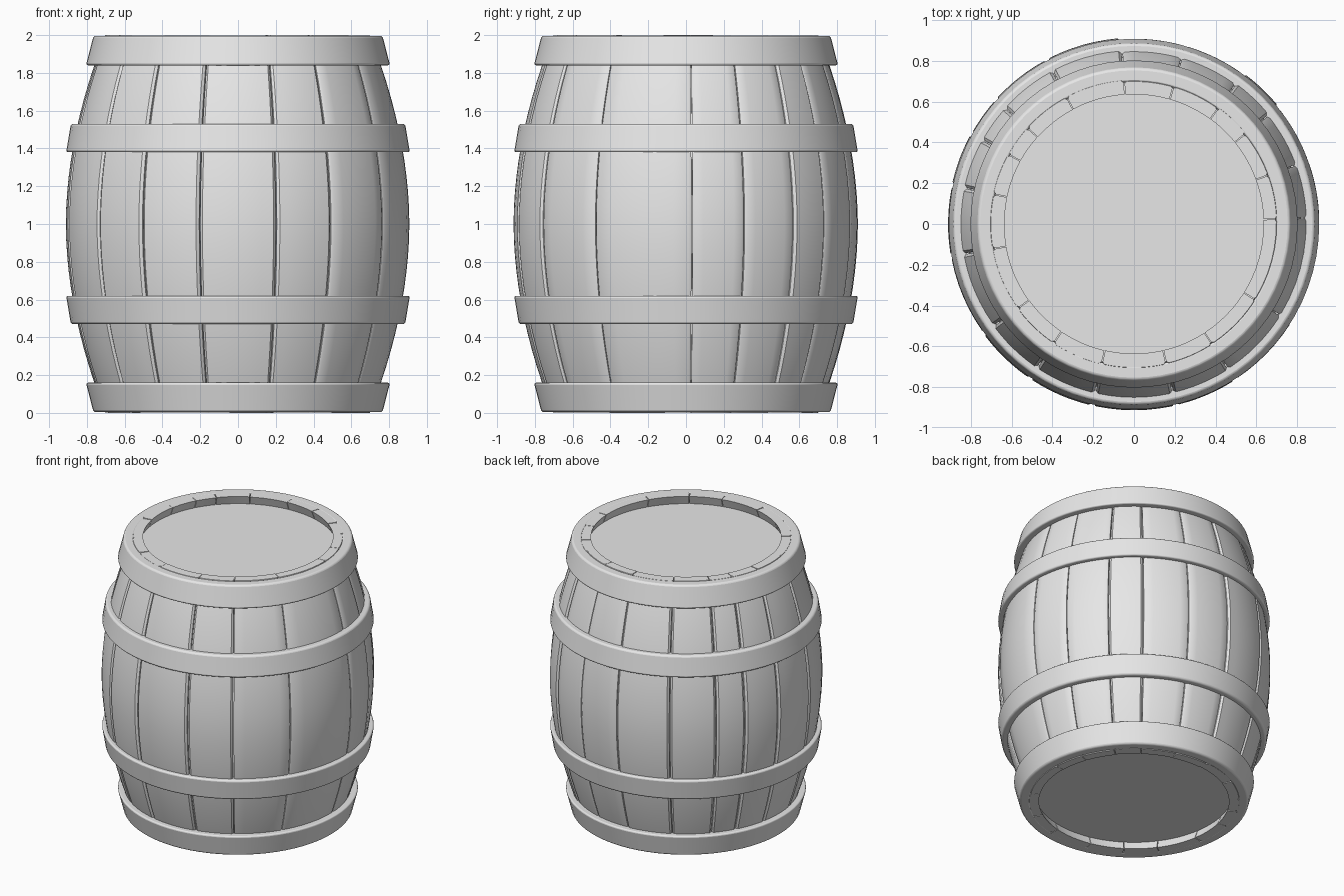
import bpy, bmesh, math, random

random.seed(4)
cube = bpy.data.objects.get("Cube")
if cube:
    bpy.data.objects.remove(cube)

grey = bpy.data.materials.new("plain_grey")
grey.use_nodes = True
grey.diffuse_color = (0.8, 0.8, 0.8, 1)
grey.node_tree.nodes["Principled BSDF"].inputs["Base Color"].default_value = (0.8, 0.8, 0.8, 1)


def barrel_radius(z):
    """Outer radius of the bulging stave wall at height z."""
    return 0.91 - 0.21 * abs(z - 1) ** 1.9


def finish(name, bm, bevel=0):
    bmesh.ops.recalc_face_normals(bm, faces=bm.faces)
    mesh = bpy.data.meshes.new(name)
    bm.to_mesh(mesh)
    bm.free()
    mesh.materials.append(grey)
    obj = bpy.data.objects.new(name, mesh)
    bpy.context.collection.objects.link(obj)
    if bevel:
        mod = obj.modifiers.new("soft_edges", "BEVEL")
        mod.width = bevel
        mod.segments = 3
        mod.limit_method = "ANGLE"
        mod.angle_limit = math.radians(40)
    bpy.ops.object.select_all(action="DESELECT")
    obj.select_set(True)
    bpy.context.view_layer.objects.active = obj
    bpy.ops.object.shade_smooth_by_angle(angle=math.radians(35))
    return obj


def lathe(name, profile, closed, bevel=0, steps=72):
    """Spin (radius, height) points around z; open profiles get flat caps."""
    bm = bmesh.new()
    rings = []
    for r, z in profile:
        rings.append([bm.verts.new((r * math.cos(a), r * math.sin(a), z))
                      for a in (math.tau * i / steps for i in range(steps))])
    pairs = list(zip(rings, rings[1:]))
    if closed:
        pairs.append((rings[-1], rings[0]))
    else:
        bm.faces.new(rings[0])
        bm.faces.new(rings[-1])
    for low, high in pairs:
        for i in range(steps):
            j = (i + 1) % steps
            bm.faces.new((low[i], low[j], high[j], high[i]))
    return finish(name, bm, bevel)


def stave(name, start, end):
    """One curved plank with softened long edges, between two angles."""
    bm = bmesh.new()
    gap, soft = 0.003, 0.016
    bump = random.uniform(-0.003, 0.004)
    bottom, top = random.uniform(0, 0.004), 2 - random.uniform(0, 0.004)
    a, b = start + gap, end - gap
    inner = [a + (b - a) * i / 6 for i in range(7)]
    outer = [a + soft + (b - a - 2 * soft) * i / 6 for i in range(7)]
    section = [(t, -0.065) for t in inner]
    section += [(b, -0.009)] + [(t, bump) for t in reversed(outer)] + [(a, -0.009)]
    rows = []
    for k in range(25):
        z = bottom + (top - bottom) * k / 24
        r = barrel_radius(z)
        rows.append([bm.verts.new(((r + d) * math.cos(t), (r + d) * math.sin(t), z))
                     for t, d in section])
    count = len(section)
    for low, high in zip(rows, rows[1:]):
        for i in range(count):
            j = (i + 1) % count
            bm.faces.new((low[i], low[j], high[j], high[i]))
    bm.faces.new(rows[0])
    bm.faces.new(rows[-1])
    return finish(name, bm)


# Staves of uneven width
seams = [2, 20, 39, 54, 74, 94, 118, 138, 151, 168, 190, 216, 236, 257, 283, 303, 328, 362]
for n, (s, e) in enumerate(zip(seams, seams[1:]), 1):
    stave(f"stave_{n:02d}", math.radians(s), math.radians(e))

# Inner body: closes the seams and forms the two recessed heads
levels = [0.065 + 1.87 * k / 24 for k in range(25)]
lathe("inner_body_and_heads", [(barrel_radius(z) - 0.03, z) for z in levels], False)


# Hoops: (lower height, upper height, lower radius, upper radius)
def hoop(name, z0, z1, r0, r1):
    lathe(name, [(r0 - 0.07, z0), (r0, z0), (r1, z1), (r1 - 0.07, z1)], True, 0.012)


for place, flip in (("lower", False), ("upper", True)):
    for part, z0, z1, r0, r1 in (("end_hoop", 0.004, 0.16, 0.765, 0.805),
                                 ("middle_hoop", 0.47, 0.62, 0.885, 0.91)):
        if flip:
            z0, z1, r0, r1 = 2 - z1, 2 - z0, r1, r0
        hoop(f"{place}_{part}", z0, z1, r0, r1)
